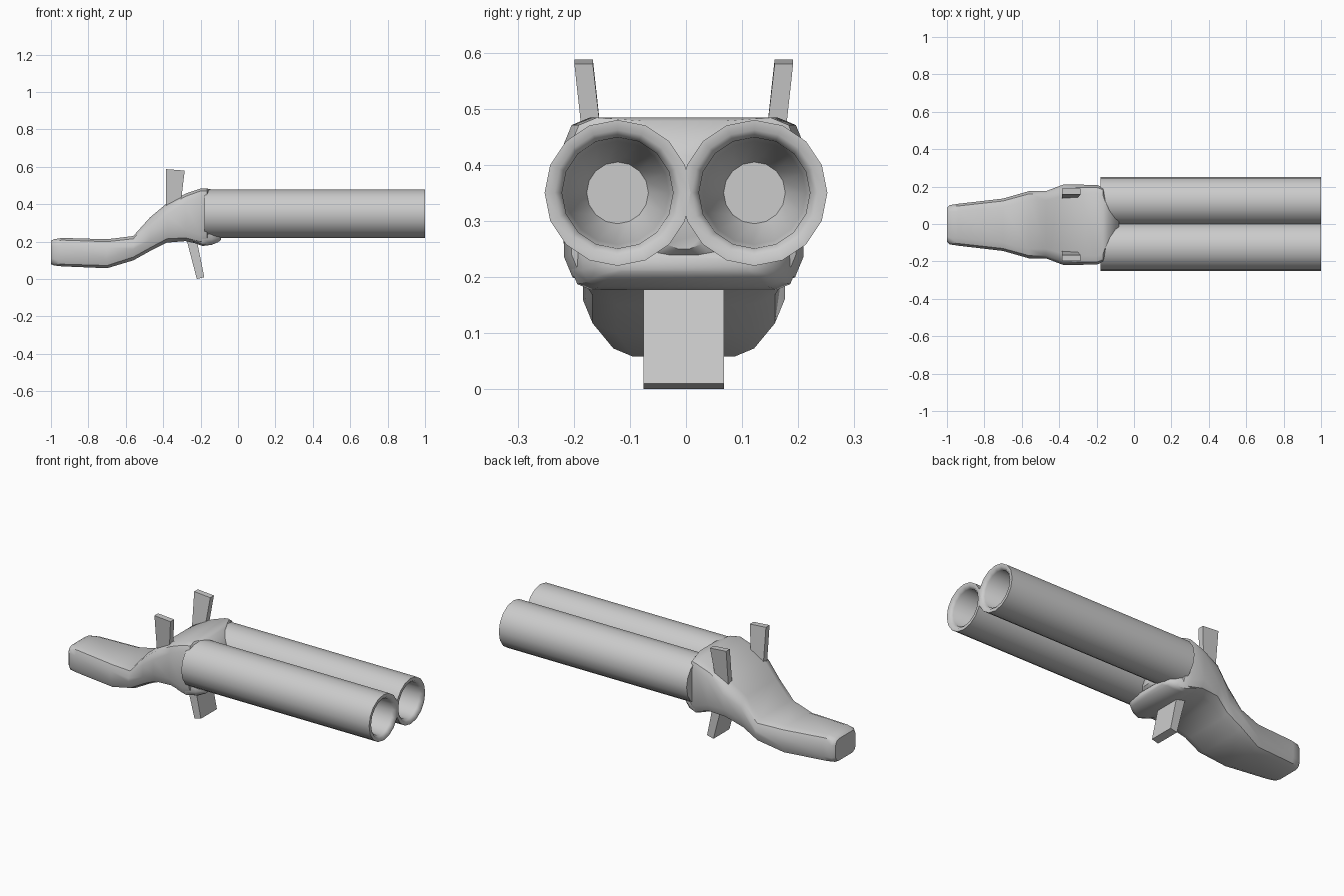
import bpy, bmesh, math

if "Cube" in bpy.data.objects:
    bpy.data.objects.remove(bpy.data.objects["Cube"])

OFF = -0.004  # slight sideways shift of the stock and its fittings


def finish(name, bm, angle=None):
    bmesh.ops.recalc_face_normals(bm, faces=bm.faces)
    me = bpy.data.meshes.new(name)
    bm.to_mesh(me)
    bm.free()
    ob = bpy.data.objects.new(name, me)
    bpy.context.collection.objects.link(ob)
    if angle:
        bpy.ops.object.select_all(action='DESELECT')
        bpy.context.view_layer.objects.active = ob
        ob.select_set(True)
        bpy.ops.object.shade_smooth_by_angle(angle=math.radians(angle))
    return ob


def skin(bm, rings, caps=True):
    loops = [[bm.verts.new(p) for p in r] for r in rings]
    n = len(loops[0])
    for a, b in zip(loops, loops[1:]):
        for i in range(n):
            j = (i + 1) % n
            bm.faces.new((a[i], a[j], b[j], b[i]))
    if caps:
        bm.faces.new(loops[0])
        bm.faces.new(loops[-1])


def section(x, z0, z1, w, ct, cb):
    # rounded box section: ct / cb are the top / bottom corner sizes
    pts = []
    for sy, sz, c in ((1, 1, ct), (-1, 1, ct), (-1, -1, cb), (1, -1, cb)):
        corner = []
        for t in (0, 45, 90):
            a = math.radians(t)
            y = sy * (w - c + c * math.cos(a))
            z = (z1 - c + c * math.sin(a)) if sz > 0 else (z0 + c - c * math.sin(a))
            corner.append((x, y + OFF, z))
        if sy * sz < 0:
            corner.reverse()
        pts += corner
    return pts


def loft(name, stations):
    bm = bmesh.new()
    skin(bm, [section(*s) for s in stations])
    return finish(name, bm, 40)


# Stock and breech
loft("stock", [
    (-1.00, 0.08, 0.205, 0.09, 0.03, 0.03),
    (-0.985, 0.073, 0.213, 0.105, 0.035, 0.035),
    (-0.94, 0.068, 0.22, 0.112, 0.04, 0.04),
    (-0.70, 0.058, 0.213, 0.14, 0.045, 0.05),
    (-0.56, 0.10, 0.23, 0.18, 0.05, 0.06),
    (-0.47, 0.15, 0.33, 0.18, 0.05, 0.06),
    (-0.38, 0.195, 0.405, 0.214, 0.06, 0.07),
    (-0.28, 0.203, 0.457, 0.214, 0.05, 0.06),
    (-0.20, 0.185, 0.484, 0.213, 0.045, 0.05),
    (-0.165, 0.19, 0.484, 0.20, 0.045, 0.05),
    (-0.135, 0.21, 0.478, 0.12, 0.05, 0.05),
    (-0.08, 0.25, 0.42, 0.04, 0.03, 0.03)])

# Lip under the barrels
loft("barrel_lip", [
    (-0.24, 0.195, 0.30, 0.205, 0.03, 0.035),
    (-0.19, 0.177, 0.285, 0.20, 0.03, 0.035),
    (-0.14, 0.183, 0.265, 0.18, 0.03, 0.03),
    (-0.105, 0.198, 0.25, 0.155, 0.02, 0.02),
    (-0.09, 0.21, 0.235, 0.12, 0.01, 0.01)])

# Barrels with a deep tapering bore
for side, label in ((-1, "left"), (1, "right")):
    bm = bmesh.new()
    rings = []
    for x, r in ((-0.18, 0.130), (1.0, 0.130), (1.0, 0.112), (0.985, 0.099),
                 (0.30, 0.092), (0.22, 0.055)):
        rings.append([(x, side * 0.122 + r * math.cos(i * math.tau / 16),
                       0.35 + r * math.sin(i * math.tau / 16)) for i in range(16)])
    skin(bm, rings)
    finish("barrel_" + label, bm, 50)

# Hammers leaning outward
for side, label in ((-1, "left"), (1, "right")):
    bm = bmesh.new()
    rings = []
    for z, dz, x0, x1, y0, y1 in ((0.37, 0, -0.385, -0.31, 0.138, 0.172),
                                  (0.588, 0.008, -0.386, -0.285, 0.162, 0.195)):
        rings.append([(x, side * y + OFF, z - (dz if x == x1 else 0))
                      for x, y in ((x0, y0), (x1, y0), (x1, y1), (x0, y1))])
    skin(bm, rings)
    finish("hammer_" + label, bm)

# Trigger
bm = bmesh.new()
profile = ((-0.28, 0.23), (-0.22, 0.0), (-0.18, 0.01), (-0.225, 0.23))
skin(bm, [[(x, y + OFF, z) for x, z in profile] for y in (-0.072, 0.072)])
finish("trigger", bm)
